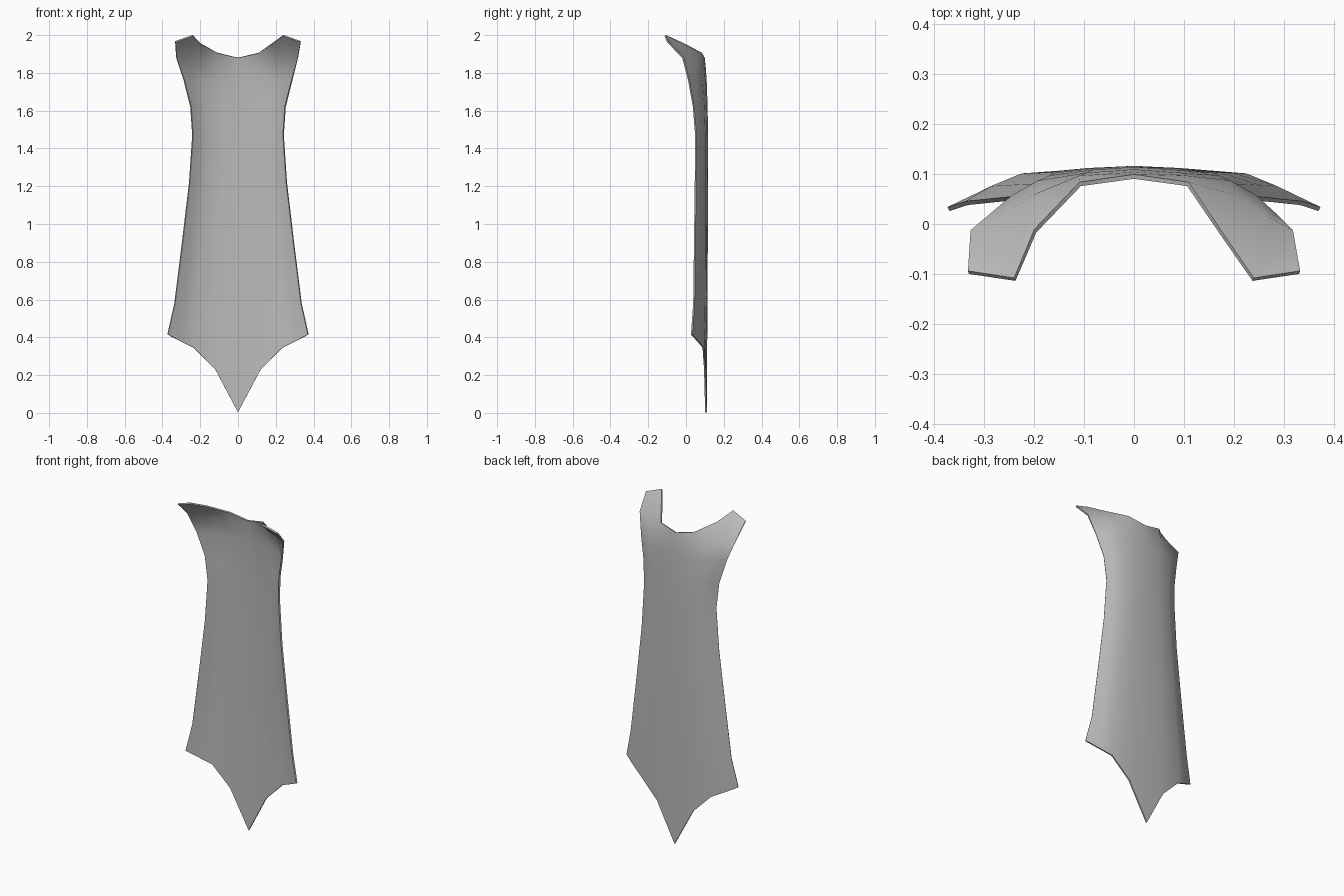
import bpy

if "Cube" in bpy.data.objects:
    bpy.data.objects.remove(bpy.data.objects["Cube"])

# Side edge of the cloth below the shoulders: height, half width, y
edge = [(1.76, .285, .015), (1.62, .25, .04), (1.47, .24, .052), (1.22, .257, .05),
        (.9, .295, .046), (.58, .335, .042)]
# Depth of the middle line and inner columns at those heights
back = [(.105, .098, .083, .054), (.11, .104, .093, .07), (.112, .107, .098, .076),
        (.112, .108, .099, .076), (.111, .107, .098, .074), (.109, .105, .097, .072)]
fractions = (0, .34, .67, .85)


def half_rows(side):
    """Rows of points from the middle line to the edge, top to bottom."""
    left = side < 0
    # neckline with raised shoulder tips
    rows = [[(0, .095, 1.88), (.108, .08, 1.905),
             (.198, -.014, 1.955) if left else (.18, -.026, 1.955),
             (.239, -.111, 1.998), (.332, -.097, 1.965)],
            # shoulder bend
            [(0, .1, 1.83), (.11, .092, 1.835), (.2, .055, 1.86),
             (.265, .012, 1.88), (.326 if left else .317, -.016, 1.88)]]
    # long hanging body
    for (z, w, y), depth in zip(edge, back):
        row = [(f * w, d, z) for f, d in zip(fractions, depth)]
        rows.append(row + [(w, y, z)])
    # pointed hem
    rows.append([(0, .106, .003), (.12, .1, .23), (.235, .092, .345),
                 (.305, .062, .38), (.372, .03, .415)])
    return [[(x * side, y, z) for x, y, z in r] for r in rows]


verts, faces = [], []
for right, left in zip(half_rows(1), half_rows(-1)):
    verts += left[:0:-1] + right
n = 9
for r in range(len(verts) // n - 1):
    for c in range(n - 1):
        a = r * n + c
        faces.append((a, a + n, a + n + 1, a + 1))

mesh = bpy.data.meshes.new("cape")
mesh.from_pydata(verts, [], faces)
cape = bpy.data.objects.new("cape", mesh)
bpy.context.collection.objects.link(cape)

grey = bpy.data.materials.new("cloth grey")
grey.diffuse_color = (.5, .5, .5, 1)
grey.use_nodes = True
grey.node_tree.nodes["Principled BSDF"].inputs["Base Color"].default_value = grey.diffuse_color
mesh.materials.append(grey)

# Thin cloth thickness, smooth folds with a sharp rim
solid = cape.modifiers.new("thickness", 'SOLIDIFY')
solid.thickness = .009
solid.offset = 0
bpy.context.view_layer.objects.active = cape
cape.select_set(True)
bpy.ops.object.modifier_apply(modifier="thickness")
bpy.ops.object.shade_smooth_by_angle(angle=1.0)
